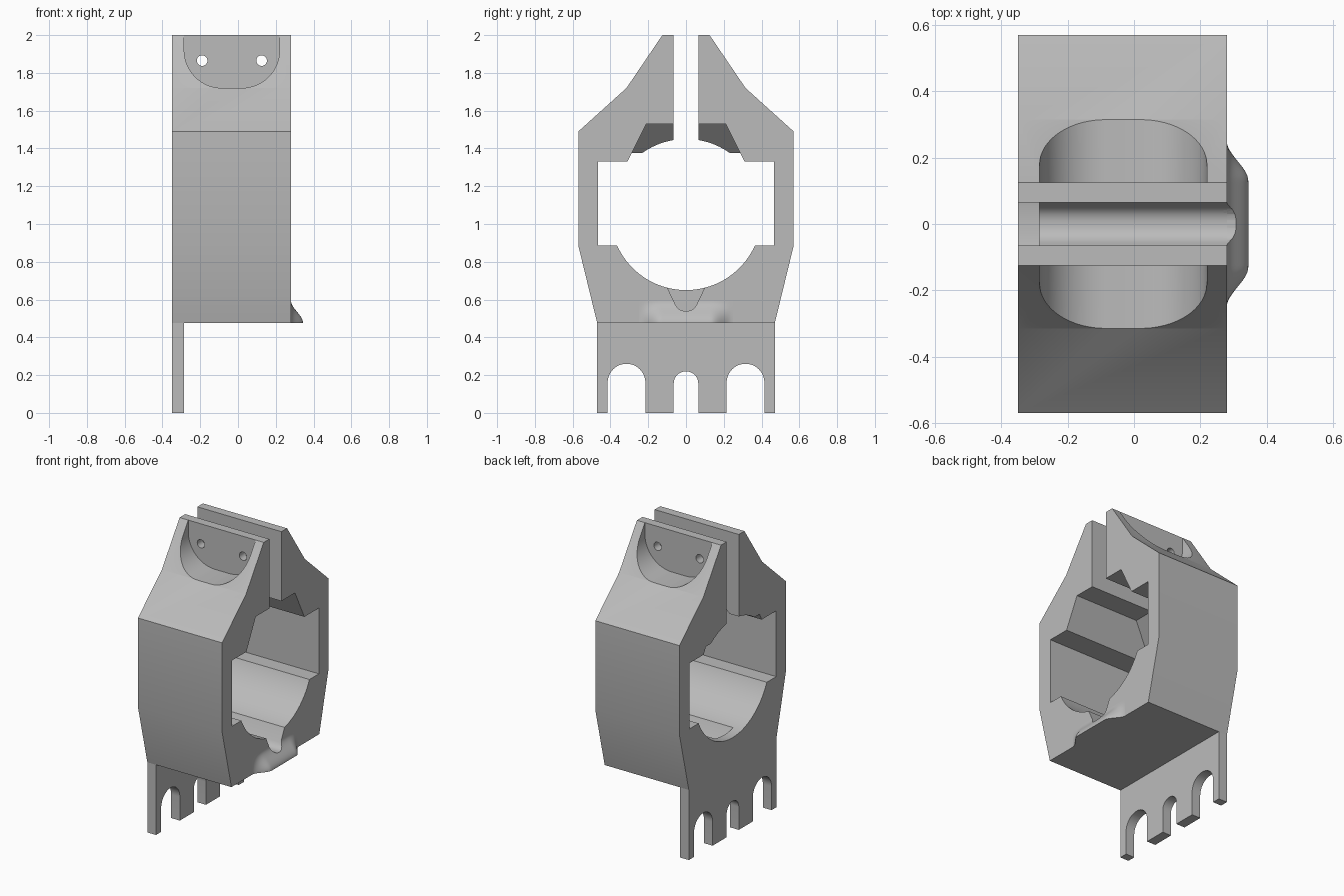
import bpy, bmesh
from math import sin, cos, pi

cube = bpy.data.objects.get("Cube")
if cube:
    bpy.data.objects.remove(cube, do_unlink=True)

grey = bpy.data.materials.new("light grey")
grey.use_nodes = True
grey.diffuse_color = (0.5, 0.5, 0.5, 1)
grey.node_tree.nodes["Principled BSDF"].inputs["Base Color"].default_value = (0.5, 0.5, 0.5, 1)

LEFT, RIGHT = -0.35, 0.28      # body ends along x
LIP = -0.285                   # inner side of the end wall
BASE = 0.475                   # underside of the body


def loft(name, rings):
    """Closed solid through rings of equal point count."""
    bm = bmesh.new()
    rows = [[bm.verts.new(p) for p in ring] for ring in rings]
    n = len(rows[0])
    for a, b in zip(rows, rows[1:]):
        for i in range(n):
            j = (i + 1) % n
            bm.faces.new((a[i], a[j], b[j], b[i]))
    bm.faces.new(rows[0])
    bm.faces.new(rows[-1][::-1])
    bmesh.ops.recalc_face_normals(bm, faces=bm.faces)
    mesh = bpy.data.meshes.new(name)
    bm.to_mesh(mesh)
    bm.free()
    mesh.materials.append(grey)
    obj = bpy.data.objects.new(name, mesh)
    bpy.context.collection.objects.link(obj)
    return obj


def prism_x(name, yz, x0, x1):
    return loft(name, [[(x, y, z) for y, z in yz] for x in (x0, x1)])


def prism_y(name, xz, y0, y1):
    return loft(name, [[(x, y, z) for x, z in xz] for y in (y0, y1)])


def rect(u, v0, v1):
    return [(-u, v0), (u, v0), (u, v1), (-u, v1)]


def arc(cu, cv, r, a0, a1, n):
    return [(cu + r * cos(a0 + (a1 - a0) * i / n),
             cv + r * sin(a0 + (a1 - a0) * i / n)) for i in range(n + 1)]


def mirrored(half):
    """Right half outline, top to bottom, plus its mirror image."""
    return half + [(-u, v) for u, v in reversed(half) if abs(u) > 1e-6]


def carve(obj, cutter):
    mod = obj.modifiers.new("cut", "BOOLEAN")
    mod.operation = "DIFFERENCE"
    mod.solver = "EXACT"
    mod.object = cutter
    cutter.hide_render = True
    bpy.context.view_layer.objects.active = obj
    bpy.ops.object.modifier_apply(modifier=mod.name)


def smooth(obj):
    bpy.ops.object.select_all(action="DESELECT")
    obj.select_set(True)
    bpy.context.view_layer.objects.active = obj
    bpy.ops.object.shade_smooth_by_angle(angle=0.5)


# Clamp body
body = prism_x("clamp_body", mirrored([
    (0.125, 2), (0.315, 1.72), (0.57, 1.49), (0.57, 0.885), (0.47, BASE)]), LEFT, RIGHT)

# Round bore, rectangular window and the split at the top
cutters = [
    prism_x("bore_cutter", arc(0, 1.05, 0.4, 0, 2 * pi, 96)[:-1], -0.5, 0.5),
    prism_x("window_cutter", rect(0.465, 0.885, 1.33), -0.5, 0.5),
    prism_x("split_cutter", rect(0.065, 1.2, 2.2), -0.5, 0.5),
]

# Tapered notch above the window, its ceiling sloping down to the end wall
def notch_ring(x, top):
    side = 0.31 - (top - 1.33) / 2
    return [(x, y, z) for y, z in mirrored([(side, top), (0.31, 1.33), (0.31, 1.25)])]

cutters.append(loft("notch_cutter", [
    notch_ring(0.5, 1.53), notch_ring(-0.195, 1.53),
    notch_ring(LEFT, 1.375), notch_ring(-0.5, 1.375)]))

# Bolt pockets on both shoulders
pocket = ([(-0.285, 2.2)] + arc(-0.085, 1.92, 0.2, pi, 1.5 * pi, 16)
          + arc(0.02, 1.92, 0.2, 1.5 * pi, 2 * pi, 16) + [(0.22, 2.2)])
for s in (-1, 1):
    cutters.append(prism_y("pocket_cutter", pocket, s * 0.125, s * 0.7))

# Bolt holes through both flanges
for x in (-0.19, 0.125):
    cutters.append(prism_y("bolt_hole_cutter", arc(x, 1.865, 0.028, 0, 2 * pi, 32)[:-1], -0.3, 0.3))

# Drain groove in the bore floor, stopping at the end wall
groove = prism_x("groove_cutter", mirrored([
    (0.115, 0.7), (0.095, 0.655), (0.057, 0.575), (0.045, 0.556),
    (0.03, 0.545), (0.012, 0.54)]), LIP, 0.5)
cutters.append(groove)

for c in cutters:
    carve(body, c)


# Soft spout bump under the groove
def ease(t):
    t = max(0, min(1, t))
    return t * t * (3 - 2 * t)

rings = []
for i in range(49):
    y = -0.25 + 0.5 * i / 48
    swell = 0.065 * ease((0.25 - abs(y)) / 0.12)
    front = []
    for k in range(15):
        z = BASE + 0.12 * k / 14
        front.append((RIGHT + swell * ease(1 - k / 14), y, z))
    rings.append([(0.27, y, BASE)] + front + [(0.27, y, BASE + 0.12)])
spout = loft("spout_bump", rings)
carve(spout, groove)

for c in cutters:
    bpy.data.objects.remove(c, do_unlink=True)

# Foot plate with three round-topped slots
outline = [(-0.47, BASE), (-0.47, 0)]
for centre, r, top in ((-0.315, 0.1, 0.26), (0, 0.065, 0.22), (0.315, 0.1, 0.26)):
    outline += [(centre - r, 0)] + arc(centre, top - r, r, pi, 0, 24) + [(centre + r, 0)]
outline += [(0.47, 0), (0.47, BASE)]
plate = prism_x("foot_plate", outline, LEFT, LIP)

for part in (body, spout, plate):
    smooth(part)
